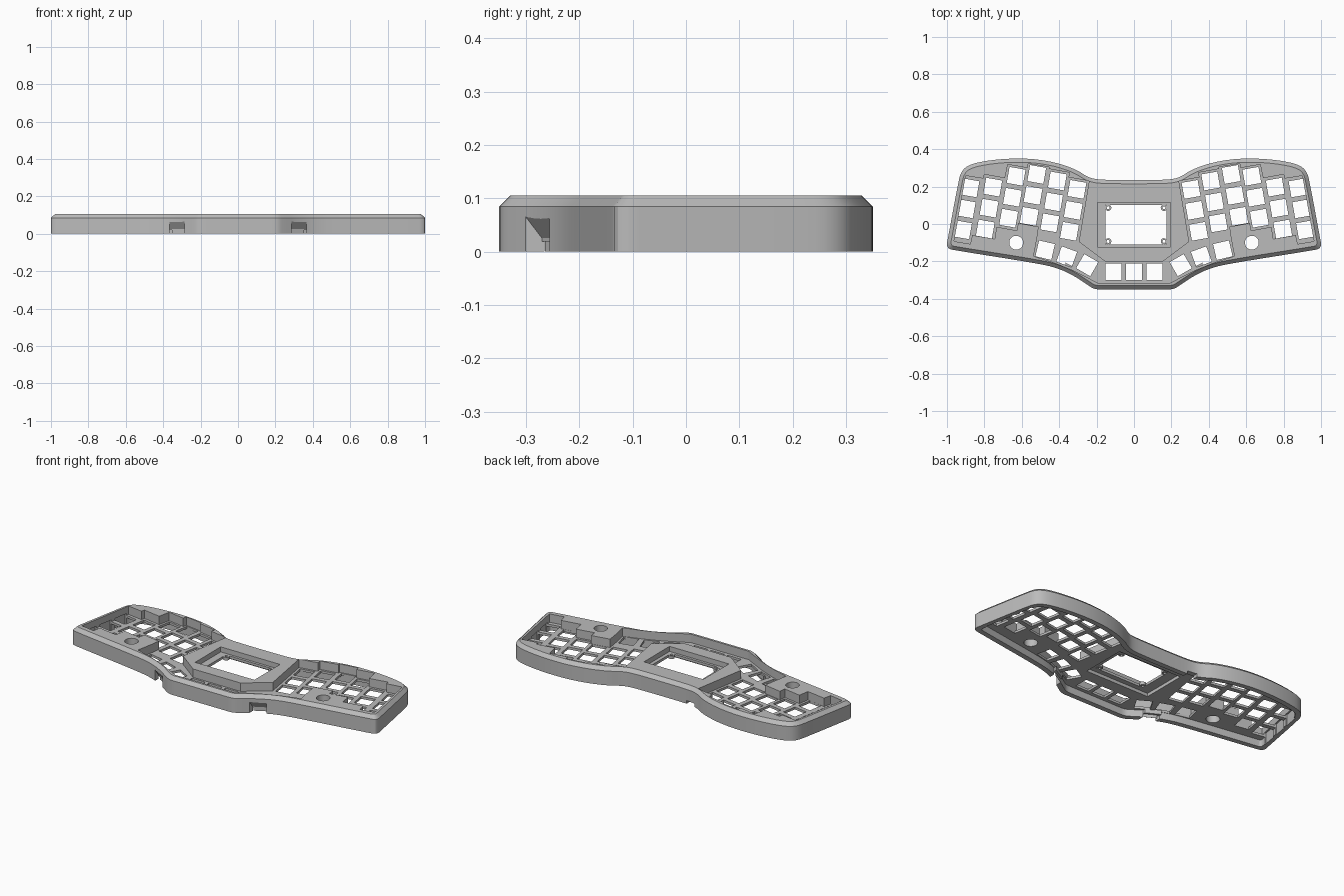
import bpy, bmesh, math
from mathutils import Vector, Matrix

if "Cube" in bpy.data.objects:
    bpy.data.objects.remove(bpy.data.objects["Cube"], do_unlink=True)

grey = bpy.data.materials.new("mid_grey")
grey.use_nodes = True
grey.diffuse_color = (0.5, 0.5, 0.5, 1)
grey.node_tree.nodes["Principled BSDF"].inputs["Base Color"].default_value = (0.5, 0.5, 0.5, 1)

TOP, CHAMFER_Z, PLATE_TOP, PLATE_LOW = 0.105, 0.085, 0.055, 0.041
KEY, TILT = 0.087, -10


def add_object(name, bm):
    mesh = bpy.data.meshes.new(name)
    bm.to_mesh(mesh)
    bm.free()
    mesh.materials.append(grey)
    obj = bpy.data.objects.new(name, mesh)
    bpy.context.collection.objects.link(obj)
    return obj


def stack(bm, rings):
    """Close a solid through counter-clockwise rings given as (points, height)."""
    loops = [[bm.verts.new((x, y, z)) for x, y in pts] for pts, z in rings]
    n = len(loops[0])
    for low, high in zip(loops, loops[1:]):
        for i in range(n):
            j = (i + 1) % n
            bm.faces.new((low[i], low[j], high[j], high[i]))
    bm.faces.new(loops[0][::-1])
    bm.faces.new(loops[-1])
    return loops


def box(bm, cx, cy, w, d, z0, z1, angle=0):
    m = (Matrix.Translation((cx, cy, (z0 + z1) / 2))
         @ Matrix.Rotation(math.radians(angle), 4, 'Z')
         @ Matrix.Diagonal((w, d, z1 - z0, 1)))
    bmesh.ops.create_cube(bm, size=1, matrix=m)


def mirrored(half):
    return half + [(-x, y) for x, y in reversed(half)]


def round_corners(pts, times=2):
    for _ in range(times):
        out = []
        for a, b in zip(pts, pts[1:] + pts[:1]):
            a, b = Vector(a), Vector(b)
            out += [tuple(a.lerp(b, 0.25)), tuple(a.lerp(b, 0.75))]
        pts = out
    return pts


def inset(pts, dist):
    """Offset a counter-clockwise outline inwards."""
    out = []
    for i, p in enumerate(pts):
        p, a, b = Vector(p), Vector(pts[i - 1]), Vector(pts[(i + 1) % len(pts)])
        n1, n2 = [Vector((-e.y, e.x)).normalized() for e in (p - a, b - p)]
        m = (n1 + n2).normalized()
        out.append(tuple(p + m * dist / m.dot(n1)))
    return out


def notch_plan(side, d0, d1):
    """Sheared rectangle following the slanted front wall, d measured inwards."""
    pts = [(0.285, -0.30 + d0), (0.365, -0.257 + d0), (0.365, -0.257 + d1), (0.285, -0.30 + d1)]
    return pts if side > 0 else [(-x, y) for x, y in reversed(pts)]


def cut(target, bm):
    cutter = add_object("cutter", bm)
    cutter.hide_render = True
    mod = target.modifiers.new("cut", 'BOOLEAN')
    mod.object, mod.operation, mod.solver = cutter, 'DIFFERENCE', 'EXACT'
    mod.use_self = True
    bpy.context.view_layer.update()
    with bpy.context.temp_override(object=target, active_object=target):
        bpy.ops.object.modifier_apply(modifier=mod.name)
    bpy.data.objects.remove(cutter, do_unlink=True)


# Outer case with a chamfered upper edge
outline = mirrored([
    (-0.10, 0.235), (-0.20, 0.238), (-0.25, 0.252), (-0.31, 0.292), (-0.42, 0.330),
    (-0.55, 0.350), (-0.68, 0.350), (-0.80, 0.337), (-0.885, 0.316), (-0.925, 0.28),
    (-0.940, 0.22), (-0.992, -0.06), (-1.005, -0.13), (-0.95, -0.142), (-0.52, -0.21),
    (-0.41, -0.235), (-0.32, -0.277), (-0.25, -0.325), (-0.21, -0.35), (-0.15, -0.35)])
wall = round_corners(outline)
bm = bmesh.new()
stack(bm, [(wall, 0), (wall, CHAMFER_Z), (round_corners(inset(outline, 0.02)), TOP)])
case = add_object("keyboard_case", bm)

# Hollow underside
hollow = round_corners(inset(outline, 0.03))
bm = bmesh.new()
stack(bm, [(hollow, -0.1), (hollow, PLATE_LOW)])
cut(case, bm)

# Stepped key well wrapping around the raised centre block
well = mirrored([
    (-0.155, -0.20), (-0.295, -0.095), (-0.24, 0.23), (-0.35, 0.25), (-0.345, 0.275),
    (-0.455, 0.295), (-0.453, 0.305), (-0.565, 0.322), (-0.57, 0.30), (-0.675, 0.318),
    (-0.69, 0.245), (-0.80, 0.265), (-0.805, 0.243), (-0.90, 0.258), (-0.962, -0.092),
    (-0.875, -0.107), (-0.865, -0.06), (-0.745, -0.08), (-0.735, -0.015), (-0.625, -0.035),
    (-0.62, 0.005), (-0.51, -0.015), (-0.518, -0.073), (-0.537, -0.172), (-0.43, -0.205),
    (-0.326, -0.247), (-0.23, -0.296), (-0.19, -0.317)])
bm = bmesh.new()
stack(bm, [(well, PLATE_TOP), (well, 0.2)])
cut(case, bm)

# Key openings: three rows in six columns, a thumb arc and a bottom row
column_tops = [(-0.877, 0.193), (-0.755, 0.197), (-0.63, 0.255),
               (-0.52, 0.265), (-0.41, 0.23), (-0.305, 0.185)]
keys = [(x - 0.02 * r, y - 0.112 * r, TILT) for x, y in column_tops for r in range(3)]
keys += [(-0.475, -0.14, -13), (-0.36, -0.175, -20), (-0.25, -0.22, -30), (-0.11, -0.255, 0)]
bm = bmesh.new()
for side in (1, -1):
    for x, y, angle in keys:
        box(bm, side * x, y, KEY, KEY, -0.1, 0.065, side * angle)
    # Round knob opening
    bmesh.ops.create_cone(bm, cap_ends=True, segments=32, radius1=0.037, radius2=0.037,
                          depth=0.4, matrix=Matrix.Translation((side * -0.63, -0.1, 0)))
box(bm, 0, -0.255, KEY, KEY, -0.1, 0.065)
cut(case, bm)

# Screen opening, recessed above and below its thin frame
for cx, w, d, z0, z1 in [(0, 0.39, 0.24, 0.075, 0.2), (0, 0.42, 0.27, -0.1, 0.06),
                         (0.011, 0.325, 0.21, -0.1, 0.2)]:
    bm = bmesh.new()
    box(bm, cx, -0.004, w, d, z0, z1)
    cut(case, bm)

# Ramped notches in the front wall and a cable slot in the back wall
bm = bmesh.new()
for side in (1, -1):
    loops = stack(bm, [(notch_plan(side, -0.02, 0.035), -0.1), (notch_plan(side, -0.02, 0.035), 0.019)])
    for v in sorted(loops[1], key=lambda v: v.co.y + 0.54 * (0.325 - abs(v.co.x)))[:2]:
        v.co.z = 0.091
box(bm, -0.2, 0.235, 0.06, 0.1, -0.1, 0.018)
cut(case, bm)

# Hoods closing the notches inside the hollow
smooth_parts = [case]
for side, name in ((1, "left_notch_hood"), (-1, "right_notch_hood")):
    bm = bmesh.new()
    stack(bm, [(notch_plan(side, 0.03, 0.05), 0.019), (notch_plan(side, 0.03, 0.05), 0.045)])
    add_object(name, bm)

# Ring-shaped screw posts in the screen corners
for i, (x, y) in enumerate([(-0.138, 0.087), (0.16, 0.087), (-0.138, -0.093), (0.16, -0.093)]):
    bm = bmesh.new()
    corners = [(0.008, 0.058), (0.017, 0.058), (0.017, 0.076), (0.008, 0.076)]
    verts = [bm.verts.new((r, 0, z)) for r, z in corners]
    edges = [bm.edges.new((verts[k], verts[(k + 1) % 4])) for k in range(4)]
    bmesh.ops.spin(bm, geom=verts + edges, cent=(0, 0, 0), axis=(0, 0, 1),
                   angle=math.tau, steps=20, use_merge=True)
    bmesh.ops.remove_doubles(bm, verts=bm.verts, dist=0.0001)
    bmesh.ops.recalc_face_normals(bm, faces=bm.faces)
    post = add_object("screw_post_%d" % (i + 1), bm)
    post.location = (x, y, 0)
    smooth_parts.append(post)

# Smooth shading on the rounded walls only
for obj in smooth_parts:
    bpy.ops.object.select_all(action='DESELECT')
    obj.select_set(True)
    bpy.context.view_layer.objects.active = obj
    bpy.ops.object.shade_smooth_by_angle(angle=math.radians(25))
